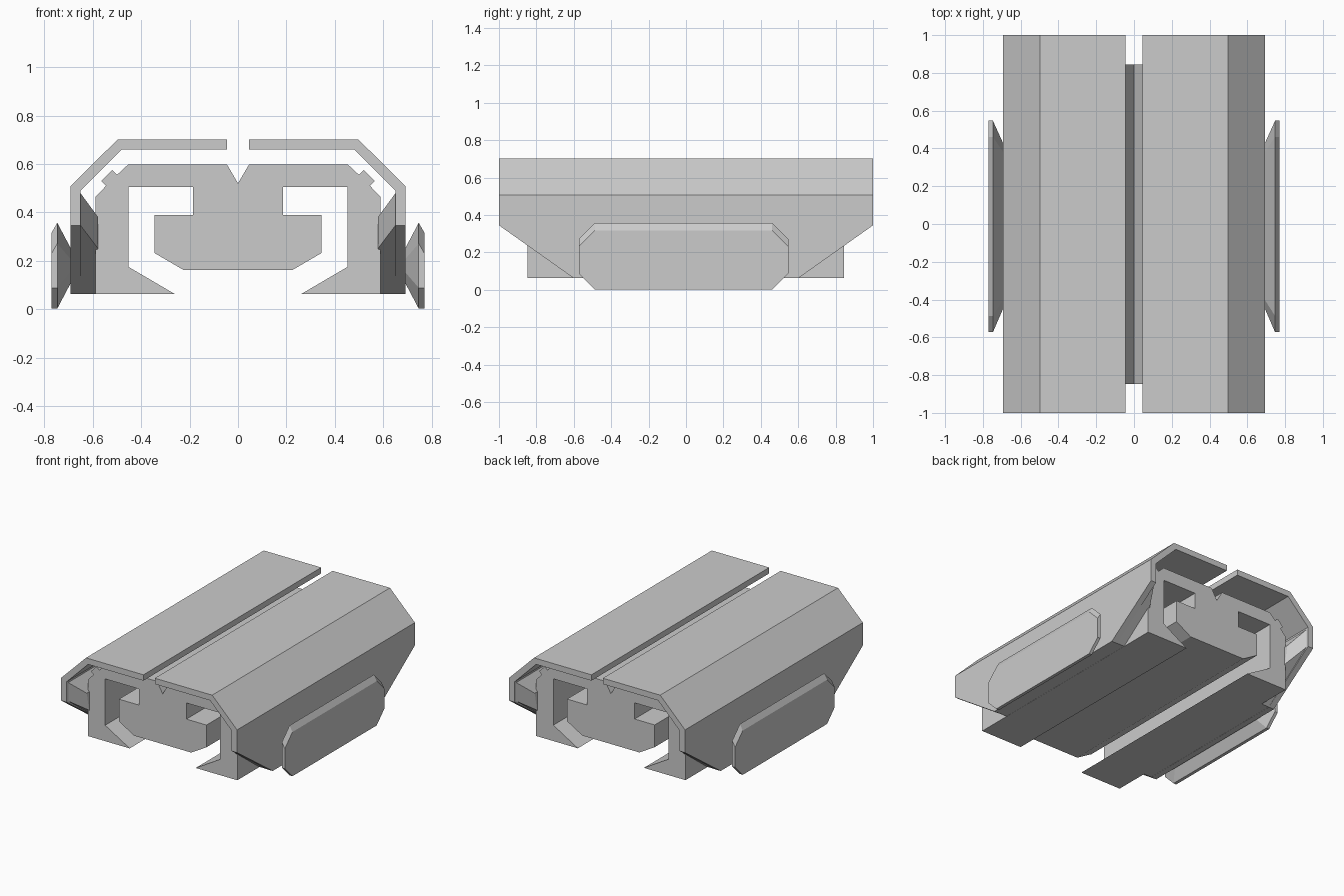
import bpy, bmesh
from mathutils import Vector

if "Cube" in bpy.data.objects:
    bpy.data.objects.remove(bpy.data.objects["Cube"])


def loft(name, rings, cuts=()):
    """Skin equal-length rings, cap the ends, slice with optional planes."""
    bm = bmesh.new()
    loops = [[bm.verts.new(p) for p in ring] for ring in rings]
    n = len(loops[0])
    for a, b in zip(loops, loops[1:]):
        for i in range(n):
            j = (i + 1) % n
            bm.faces.new((a[i], a[j], b[j], b[i]))
    bm.faces.new(loops[0][::-1])
    bm.faces.new(loops[-1])
    for co, no in cuts:
        geom = bm.verts[:] + bm.edges[:] + bm.faces[:]
        cut = bmesh.ops.bisect_plane(bm, geom=geom, plane_co=co, plane_no=no,
                                     clear_outer=True)["geom_cut"]
        edges = [e for e in cut if isinstance(e, bmesh.types.BMEdge)]
        bmesh.ops.contextual_create(bm, geom=edges)
    bmesh.ops.recalc_face_normals(bm, faces=bm.faces[:])
    mesh = bpy.data.meshes.new(name)
    bm.to_mesh(mesh)
    bm.free()
    obj = bpy.data.objects.new(name, mesh)
    bpy.context.collection.objects.link(obj)
    return obj


def extrude_y(name, profile, y0, y1, cuts=()):
    return loft(name, [[(x, y, z) for x, z in profile] for y in (y0, y1)], cuts)


def octagon(x, y0, y1, z0, z1, c):
    return [(x, y, z) for y, z in (
        (y0, z0 + c), (y0, z1 - c), (y0 + c, z1), (y1 - c, z1),
        (y1, z1 - c), (y1, z0 + c), (y1 - c, z0), (y0 + c, z0))]


def mirror_x(points, s):
    return [(s * p[0], *p[1:]) for p in points]


# Core block: rail-shaped section with a V groove on top
half = [(0.045, 0.597), (0.455, 0.597), (0.50, 0.555), (0.52, 0.575),
        (0.565, 0.53), (0.545, 0.51), (0.588, 0.465), (0.588, 0.062),
        (0.26, 0.062), (0.453, 0.175), (0.453, 0.505), (0.187, 0.505),
        (0.187, 0.39), (0.345, 0.39), (0.345, 0.232), (0.225, 0.162)]
extrude_y("core_block", [(0, 0.52)] + half + mirror_x(half, -1)[::-1],
          -0.847, 0.845)

# Section of the outer armour, and the slanted cuts at its lower corners
shell = [(0.045, 0.702), (0.497, 0.702), (0.693, 0.507), (0.693, 0.062),
         (0.65, 0.062), (0.65, 0.49), (0.48, 0.66), (0.045, 0.66)]
corner_cuts = [(Vector((0, e, 0.345)), Vector((0, e * 0.283, -0.4)).normalized())
               for e in (-1, 1)]

# Brace rings, tapering inward from the armour to the core
brace_out = [(-0.99, 0.485), (-0.99, 0.352), (-0.60, 0.063)]
brace_in = [(-0.875, 0.38), (-0.85, 0.25), (-0.60, 0.063)]


def brace_ring(x, pts):
    return [(x, y, z) for y, z in pts + [(-y, z) for y, z in pts[::-1]]]


for s, side in ((-1, "left"), (1, "right")):
    extrude_y(side + "_armour_shell", mirror_x(shell, s), -1, 1, corner_cuts)
    loft(side + "_brace", [mirror_x(brace_ring(0.655, brace_out), s),
                           mirror_x(brace_ring(0.578, brace_in), s)])
    # Side pad: flares out from the shell, top edge chamfered
    root = octagon(0.685, -0.43, 0.41, 0.12, 0.24, 0.04)
    rim = octagon(0.747, -0.573, 0.547, 0.002, 0.357, 0.086)
    face = [(0.77, y, z - 0.04 if z > 0.2 else z) for _, y, z in rim]
    loft(side + "_side_pad", [mirror_x(r, s) for r in (root, rim, face)])
